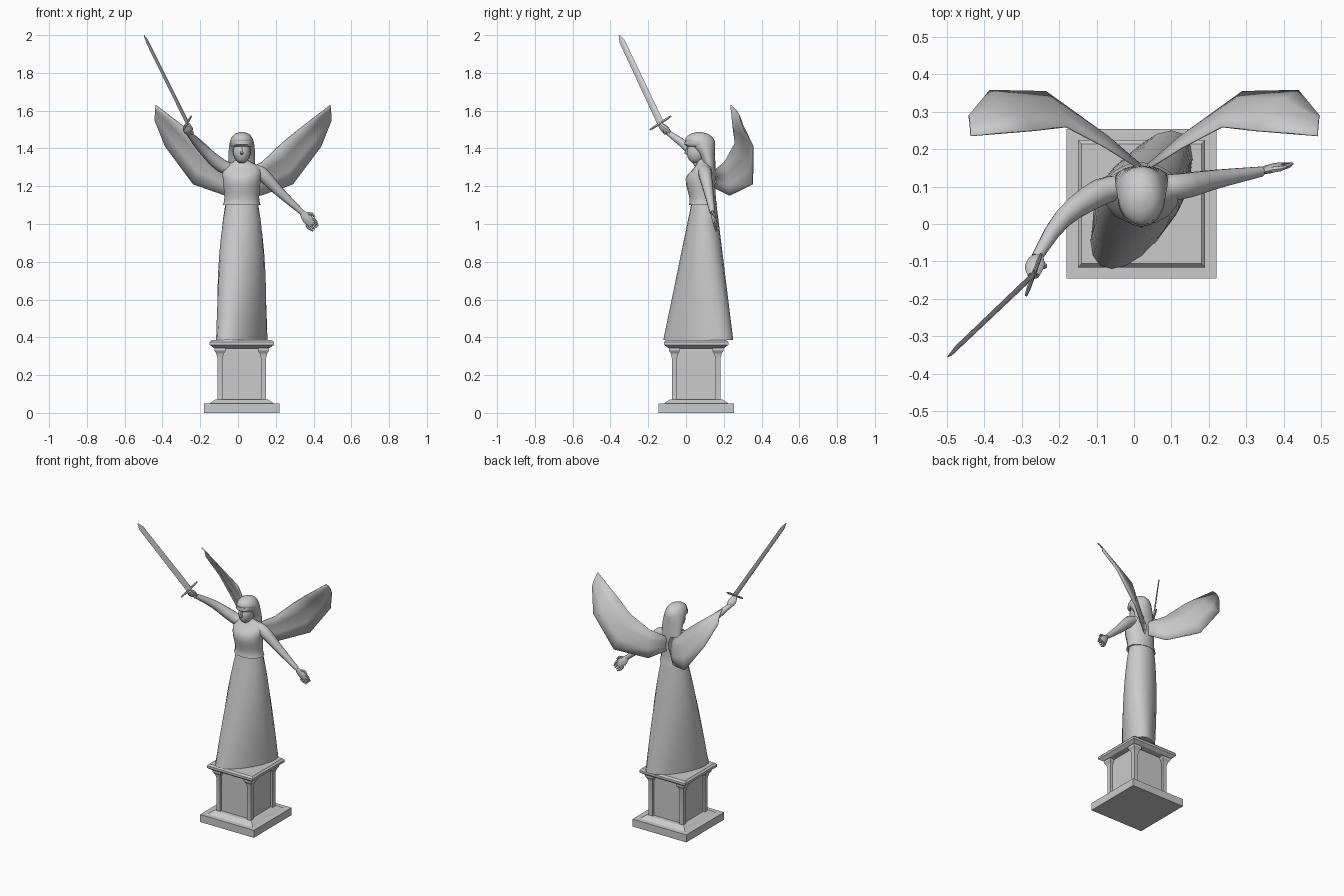
import bpy, bmesh, math
from mathutils import Vector

cube = bpy.data.objects.get("Cube")
if cube:
    bpy.data.objects.remove(cube, do_unlink=True)

grey = (.6, .6, .6, 1)
stone = bpy.data.materials.new("grey_stone")
stone.use_nodes = True
stone.diffuse_color = grey
stone.node_tree.nodes["Principled BSDF"].inputs["Base Color"].default_value = grey
CENTRE_X = .02


def finish(name, bm, angle):
    """Turn a bmesh into a shaded object with the stone material."""
    bmesh.ops.recalc_face_normals(bm, faces=bm.faces[:])
    mesh = bpy.data.meshes.new(name)
    bm.to_mesh(mesh)
    bm.free()
    mesh.materials.append(stone)
    mesh.shade_smooth()
    mesh.set_sharp_from_angle(angle=math.radians(angle))
    obj = bpy.data.objects.new(name, mesh)
    bpy.context.collection.objects.link(obj)
    return obj


def skin(name, rings, angle):
    """Bridge a list of equal rings of points and cap both ends."""
    bm = bmesh.new()
    loops = [[bm.verts.new(point) for point in ring] for ring in rings]
    for low, high in zip(loops, loops[1:]):
        for i in range(len(low)):
            bm.faces.new((low[i - 1], low[i], high[i], high[i - 1]))
    bm.faces.new(loops[0])
    bm.faces.new(loops[-1])
    return finish(name, bm, angle)


def circle(sides):
    angles = [math.tau * k / sides for k in range(sides)]
    return [(math.cos(a), math.sin(a)) for a in angles]


def smooth(keys, steps=3):
    """Run a soft curve through a few key values."""
    keys = [Vector(key) for key in keys]
    padded = [keys[0], *keys, keys[-1]]
    curve = []
    for before, start, end, after in zip(padded, keys, keys[1:], padded[3:]):
        leave, arrive = (end - before) / 2, (after - start) / 2
        for step in range(steps):
            t = step / steps
            ease = t * t * (3 - 2 * t)
            curve.append(start * (1 - ease) + end * ease
                         + leave * (t * (1 - t) ** 2) - arrive * (t * t * (1 - t)))
    return curve + [keys[-1]]


def loft(name, levels, sides=16):
    """Stack ovals given as centre y, height, radius x, radius y, skew."""
    skin(name, [[(CENTRE_X + rx * c + skew * s, y + ry * s, z) for c, s in circle(sides)]
                for y, z, rx, ry, skew in levels], 50)


def tube(name, path, sides=8, flat=1, normal=(0, 1, 0), angle=50):
    """Sweep an oval along points of x, y, z, radius."""
    points = [Vector(p[:3]) for p in path]
    ends = [points[0], *points, points[-1]]
    rings = []
    for i, point in enumerate(points):
        direction = (ends[i + 2] - ends[i]).normalized()
        wide = direction.cross(Vector(normal)).normalized()
        thin = wide.cross(direction) * flat
        rings.append([point + (wide * c + thin * s) * path[i][3] for c, s in circle(sides)])
    skin(name, rings, angle)


def square_stack(name, profile, x, y):
    """Stack squares given as half width, height."""
    corners = [(-1, -1), (1, -1), (1, 1), (-1, 1)]
    skin(name, [[(x + half * a, y + half * b, z) for a, b in corners]
                for half, z in profile], 20)


# Pedestal: square mouldings, recessed shaft and corner posts
PEDESTAL_Y, SHAFT, POST = .054, .115, .014
square_stack("pedestal", [(.2, 0), (.2, .05), (.17, .05), (.14, .07), (SHAFT, .07),
                          (SHAFT, .34), (.15, .345), (.17, .36), (.17, .375), (.16, .386)],
             CENTRE_X, PEDESTAL_Y)
for side, sx in (("right", -1), ("left", 1)):
    for end, sy in (("front", -1), ("back", 1)):
        square_stack(f"{end}_{side}_post", [(POST, .07), (POST, .29), (.02, .315),
                                            (.03, .33), (.03, .345)],
                     CENTRE_X + sx * SHAFT, PEDESTAL_Y + sy * SHAFT)

# Gown: the hem is a wide skewed oval that narrows evenly to the waist
gown = []
steps = 8
for step in range(steps + 1):
    t = step / steps
    gown.append((.065 + .03 * t, .386 + .73 * t, .11 + .03 * t - .055 * t ** 3,
                 .185 - .12 * t, .08 * (1 - t)))
loft("skirt", gown, 20)
loft("bodice", smooth([(.09, 1.1, .1, .075, 0), (.088, 1.14, .092, .07, 0),
                       (.076, 1.24, .1, .078, 0), (.095, 1.3, .1, .05, 0),
                       (.09, 1.34, .03, .03, 0), (.08, 1.4, .026, .026, 0)]))

# Head: egg-shaped face, nose, headband and long hair
egg = [math.pi * k / 10 for k in range(1, 10)]
loft("face", [(.063 - .01 * math.cos(a), 1.39 - .07 * math.cos(a),
               .047 * math.sin(a), .058 * math.sin(a), 0) for a in egg])
tube("nose", [(CENTRE_X, .01, 1.41, .005), (CENTRE_X, 0, 1.375, .01),
              (CENTRE_X, .01, 1.37, .006)], 6, normal=(1, 0, 0))
loft("headband", [(.07, 1.41, .056, .066, 0), (.07, 1.42, .064, .078, 0),
                  (.07, 1.44, .062, .076, 0)])
loft("hair", smooth([(.145, 1.23, .02, .01, 0), (.13, 1.28, .065, .026, 0),
                     (.11, 1.37, .07, .044, 0), (.074, 1.44, .062, .078, 0),
                     (.07, 1.475, .04, .05, 0), (.07, 1.487, .01, .01, 0)]))

# Left arm, lowered with an open hand
tube("left_arm", smooth([(.05, .1, 1.285, .03), (.12, .1, 1.27, .036), (.22, .12, 1.17, .026),
                         (.34, .14, 1.06, .014)]), 10)
wrist = Vector((.34, .14, 1.06))
reach = Vector((.05, .015, -.06))
spread = Vector((.012, 0, .012))


def hand_point(forward, sideways, radius):
    return (*(wrist + reach * forward + spread * sideways), radius)


tube("left_palm", smooth([hand_point(-.1, 0, .013), hand_point(.5, 0, .027),
                          hand_point(1, 0, .022)]), flat=.45)
for finger in range(4):
    offset = finger - 1.5
    tube(f"left_finger_{finger + 1}", [hand_point(.8, offset, .008), hand_point(1.1, offset, .007),
                                      hand_point(1.4, offset * .7, .004)], 6)
tube("left_thumb", [hand_point(.3, 1, .009), hand_point(.5, 2, .008),
                    hand_point(.8, 2.2, .005)], 6)

# Right arm, raised with a closed hand
tube("right_arm", smooth([(-.02, .1, 1.285, .03), (-.09, .085, 1.31, .036),
                          (-.19, .015, 1.4, .026), (-.26, -.09, 1.48, .015)]), 10)
tube("right_fist", smooth([(-.255, -.085, 1.475, .014), (-.265, -.11, 1.5, .027),
                           (-.268, -.138, 1.526, .016)]), flat=.8)

# Sword: blade tapers to a short point, guard runs along the blade width
hilt, tip = Vector((-.268, -.135, 1.535)), Vector((-.498, -.354, 2))
along = (tip - hilt).normalized()
across = Vector((.04, .11, .07))
across = (across - along * across.dot(along)).normalized()
facing = across.cross(along)
length = (tip - hilt).length


def sword_part(name, axis, profile, sides, flat):
    tube(name, [(*(hilt + axis * t), r) for t, r in profile], sides, flat, facing, 20)


sword_part("sword_blade", along, [(0, .019), (length - .04, .016), (length, .003)], 4, .25)
sword_part("sword_guard", across, [(-.07, .004), (-.05, .007), (.05, .007), (.07, .004)], 6, .8)
sword_part("sword_grip", along, [(-.07, .006), (-.065, .011), (-.055, .007), (0, .007)], 8, 1)

# Wings: thin curved sheets between an upper and a lower edge, mirrored about the spine
SPINE = .027
upper = [(.035, .145, 1.28), (.13, .205, 1.33), (.235, .26, 1.43), (.32, .25, 1.5),
         (.49, .236, 1.63)]
lower = [(.04, .15, 1.19), (.12, .23, 1.15), (.29, .353, 1.21), (.44, .356, 1.41),
         (.496, .288, 1.55)]
strips = 3
for side, sign in (("left", 1), ("right", -1)):
    bm = bmesh.new()
    rows = []
    for top, bottom in zip(upper, lower):
        row = []
        for k in range(strips + 1):
            t = k / strips
            p = Vector(top).lerp(Vector(bottom), t)
            bulge = .05 * t * (1 - t)
            row.append(bm.verts.new((SPINE + sign * (p.x - SPINE), p.y + bulge, p.z)))
        rows.append(row)
    for inner, outer in zip(rows, rows[1:]):
        for k in range(strips):
            bm.faces.new((inner[k], inner[k + 1], outer[k + 1], outer[k]))
    wing = finish(f"{side}_wing", bm, 60)
    thick = wing.modifiers.new("thickness", "SOLIDIFY")
    thick.thickness = .005
    thick.offset = 0
